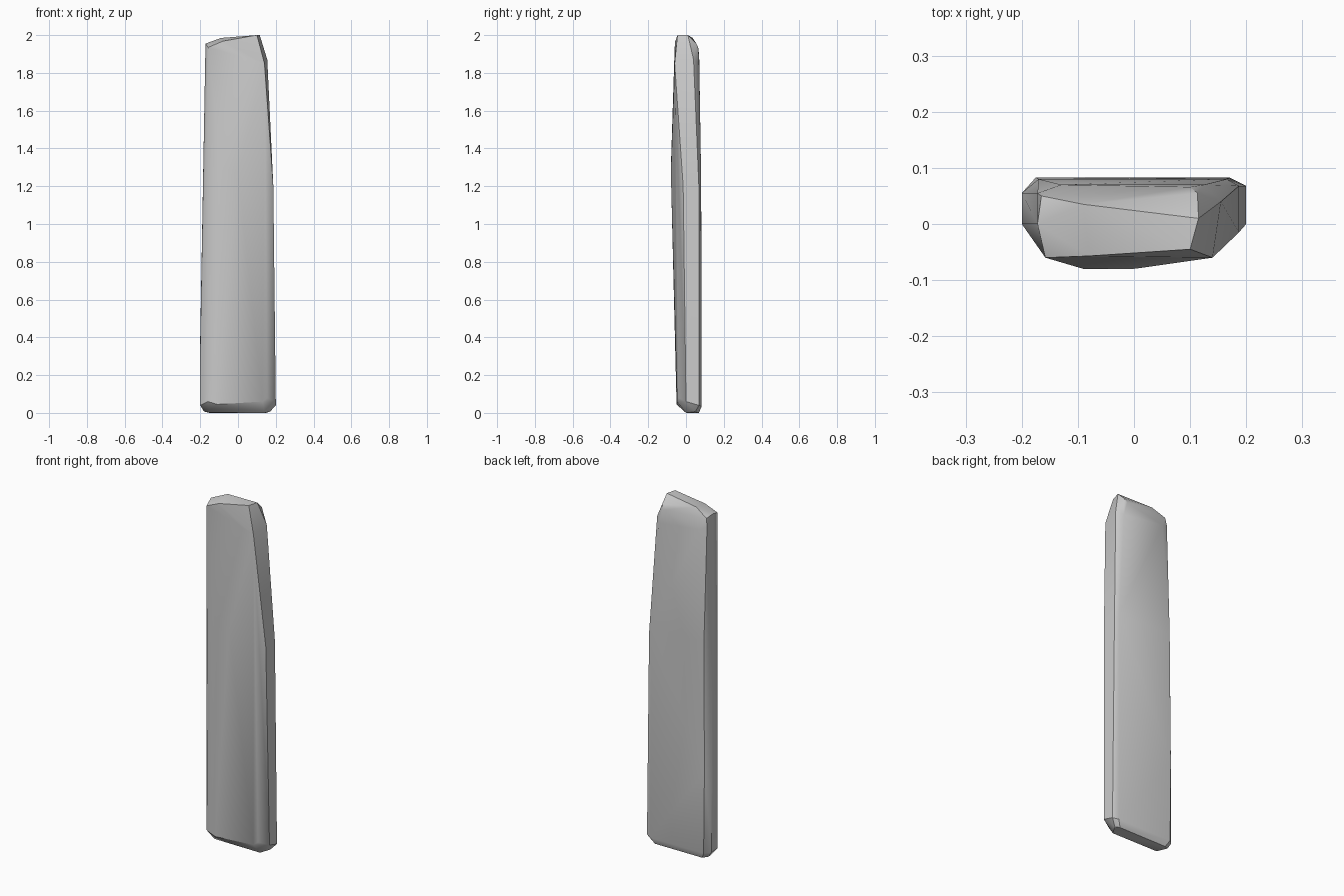
import bpy, bmesh

# Horizontal rings of corner points, bottom to top
rings = [
    # worn foot
    [(-.15, 0, .005), (.14, 0, .003), (.17, .05, .01), (.15, .068, .003),
     (-.15, .068, .003), (-.18, .05, .01)],
    # lower edge
    [(-.2, 0, .04), (-.16, -.045, .06), (-.11, -.05, .045), (.13, -.047, .06),
     (.155, -.04, .08), (.2, 0, .06), (.2, .068, .04), (.17, .083, .035),
     (-.17, .083, .035), (-.2, .055, .04)],
    # lower left side
    [(-.2, 0, .35), (-.2, .055, .4), (-.175, .083, .5)],
    # bulging middle
    [(-.09, -.08, 1.3), (0, -.08, 1.27), (.187, -.015, 1.2),
     (.187, .068, 1.2), (.165, .08, 1.25), (-.17, .08, 1.25)],
    # upper shoulder
    [(.14, -.06, 1.85), (.155, .04, 1.87), (.125, .07, 1.85),
     (-.13, .07, 1.88), (-.172, .055, 1.9)],
    # slanted crown
    [(-.158, -.06, 1.935), (-.172, 0, 1.955), (-.08, -.057, 1.968),
     (-.165, .05, 1.945), (-.09, .035, 1.985), (.1, -.045, 2.0), (.115, .01, 2.0),
     (.113, .055, 1.955), (.1, .066, 1.93)],
]

# Faceted stone skin around the rings
bm = bmesh.new()
for ring in rings:
    for x, y, z in ring:
        bm.verts.new((x, y, max(0, z - .003) if z < .02 else z))
res = bmesh.ops.convex_hull(bm, input=bm.verts[:])
loose = [v for v in bm.verts if not v.link_faces]
bmesh.ops.delete(bm, geom=loose, context='VERTS')
bmesh.ops.recalc_face_normals(bm, faces=bm.faces[:])

mesh = bpy.data.meshes.new("stone_slab")
bm.to_mesh(mesh)
bm.free()
slab = bpy.data.objects.new("stone_slab", mesh)
bpy.context.collection.objects.link(slab)

# Soft shading across shallow facets, crisp at the edges
bpy.context.view_layer.objects.active = slab
slab.select_set(True)
bpy.ops.object.shade_smooth_by_angle(angle=0.5)
